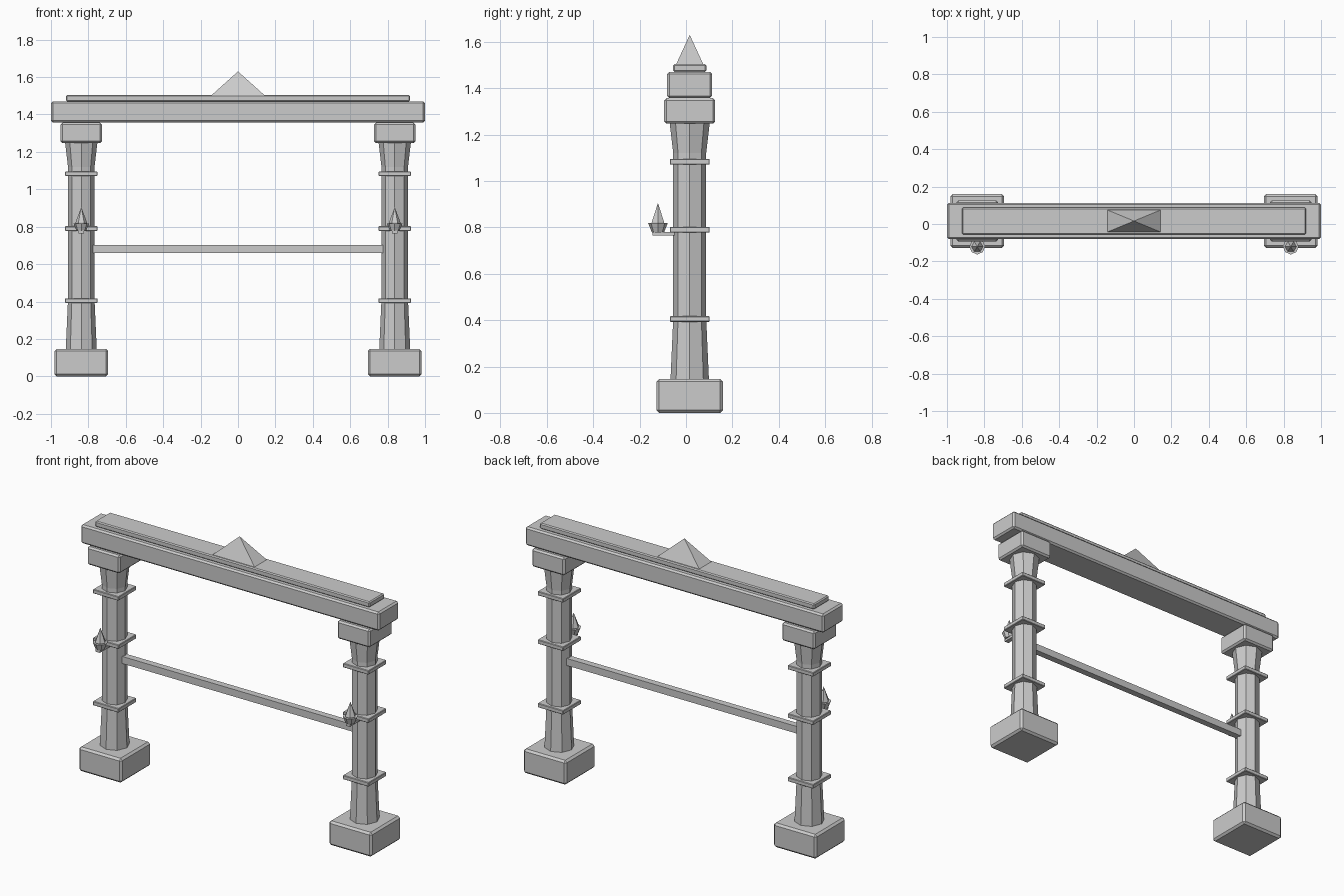
import bpy, bmesh, math

if "Cube" in bpy.data.objects:
    bpy.data.objects.remove(bpy.data.objects["Cube"])

CY = 0.016   # depth centre of the gate (sconces overhang the front)
PX = 0.838   # pillar offset from the middle


def finish(name, bm):
    bmesh.ops.recalc_face_normals(bm, faces=bm.faces)
    me = bpy.data.meshes.new(name)
    bm.to_mesh(me)
    bm.free()
    ob = bpy.data.objects.new(name, me)
    bpy.context.collection.objects.link(ob)
    return ob


def box(name, loc, size, bevel=0.0):
    bm = bmesh.new()
    bmesh.ops.create_cube(bm, size=1)
    for v in bm.verts:
        v.co = [c * s + o for c, s, o in zip(v.co, size, loc)]
    ob = finish(name, bm)
    if bevel:
        m = ob.modifiers.new("chamfer", 'BEVEL')
        m.width = bevel
        m.segments = 1
    return ob


def lathe(name, x, y, profile, sides, turn=0.0):
    """Flat-sided solid from (radius, height) rings; radius 0 makes a tip."""
    bm = bmesh.new()
    rings = []
    for r, z in profile:
        n = sides if r else 1
        rings.append([bm.verts.new((x + r * math.cos(turn + 2 * math.pi * i / sides),
                                    y + r * math.sin(turn + 2 * math.pi * i / sides), z))
                      for i in range(n)])
    for a, b in zip(rings, rings[1:]):
        for i in range(sides):
            j = (i + 1) % sides
            bm.faces.new([a[i], a[j], b[j], b[i]] if len(b) > 1 else [a[i], a[j], b[0]])
    bm.faces.new(rings[0])
    if len(rings[-1]) > 1:
        bm.faces.new(rings[-1])
    return finish(name, bm)


for side, s in (("left", -1), ("right", 1)):
    x = s * PX
    # Pillar: plinth, octagonal shaft, square bands, capital
    box(f"{side}_plinth", (x, CY, 0.0735), (0.287, 0.287, 0.147), 0.012)
    lathe(f"{side}_shaft", x, CY,
          [(0.083, 0.14), (0.071, 0.41), (0.071, 1.12), (0.087, 1.255)], 8)
    for i, z in enumerate((0.405, 0.79, 1.083)):
        box(f"{side}_band_{i + 1}", (x, CY, z), (0.172, 0.172, 0.025), 0.003)
    box(f"{side}_capital", (x, CY, 1.302), (0.22, 0.22, 0.11), 0.01)
    # Sconce: bracket, cup and flame
    box(f"{side}_sconce_bracket", (x, -0.095, 0.773), (0.028, 0.1, 0.016))
    lathe(f"{side}_sconce_cup", x, -0.121, [(0.026, 0.778), (0.042, 0.818)], 8)
    lathe(f"{side}_sconce_flame", x, -0.121,
          [(0.024, 0.79), (0.031, 0.822), (0, 0.905)], 6)

# Crossbar between the pillars
box("crossbar", (0, CY, 0.682), (1.56, 0.04, 0.043))
# Lintel, top slab and pyramid ornament
box("lintel", (0, CY, 1.414), (2.0, 0.194, 0.113), 0.01)
box("top_slab", (0, CY, 1.487), (1.84, 0.143, 0.034), 0.006)
crest = lathe("crest_pyramid", 0, 0, [(math.sqrt(0.5), 0), (0, 1)], 4, math.pi / 4)
crest.scale = (0.29, 0.12, 0.13)
crest.location = (0, CY, 1.5)
